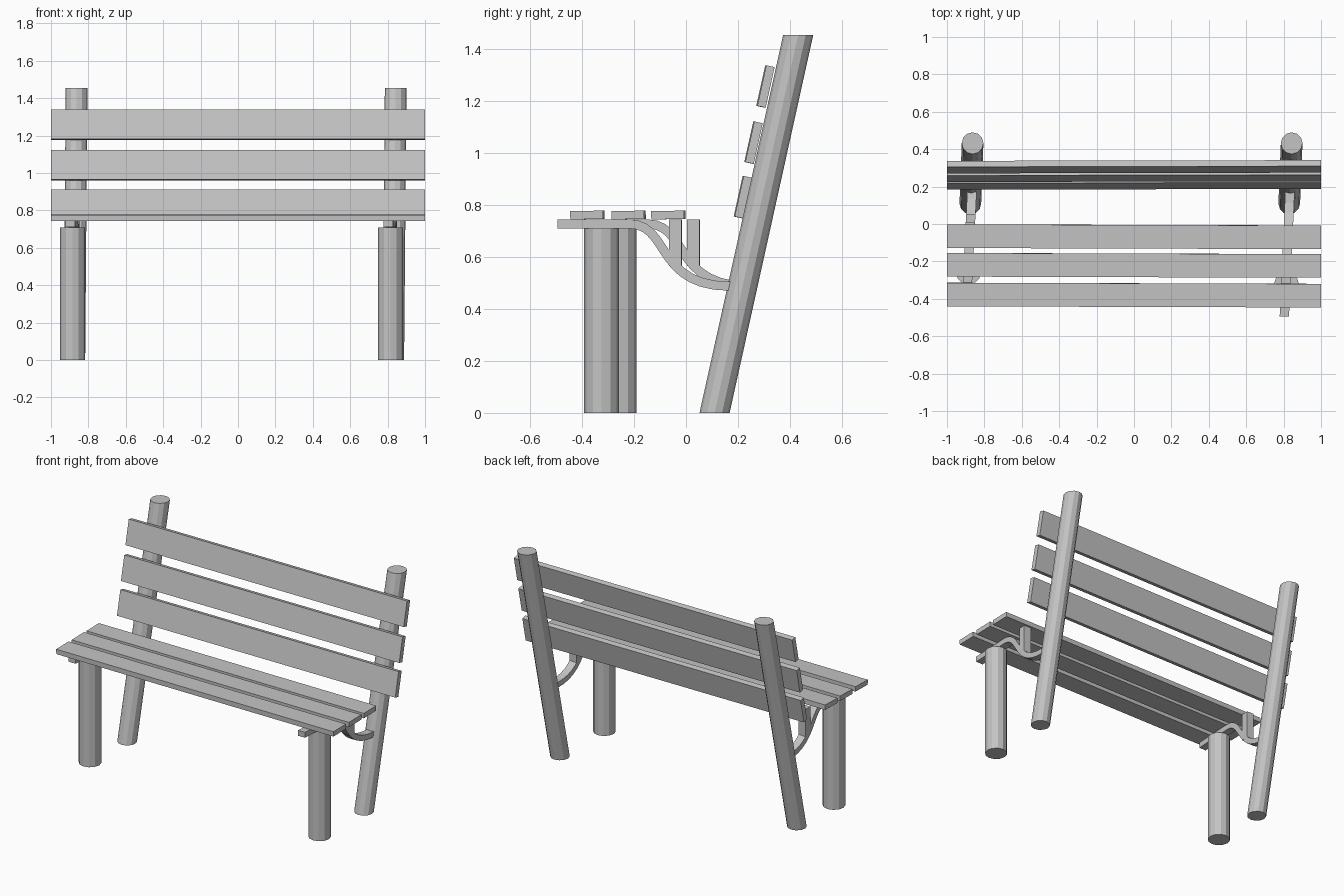
import bpy, bmesh, math
from mathutils import Vector
from mathutils.geometry import interpolate_bezier

cube = bpy.data.objects.get("Cube")
if cube:
    bpy.data.objects.remove(cube, do_unlink=True)

grey = bpy.data.materials.new("plain grey")
grey.use_nodes = True
GREY = (0.55, 0.55, 0.55, 1)
grey.diffuse_color = GREY
grey.node_tree.nodes["Principled BSDF"].inputs["Base Color"].default_value = GREY


def finish(name, bm):
    """Turn a bmesh into a flat-shaded grey object."""
    bmesh.ops.recalc_face_normals(bm, faces=bm.faces)
    mesh = bpy.data.meshes.new(name)
    bm.to_mesh(mesh)
    bm.free()
    mesh.materials.append(grey)
    obj = bpy.data.objects.new(name, mesh)
    bpy.context.collection.objects.link(obj)
    return obj


def log(name, base, top, radius, sides=12):
    """Round post with level ends, sheared from base to top."""
    bm = bmesh.new()
    bmesh.ops.create_cone(bm, cap_ends=True, segments=sides,
                          radius1=radius, radius2=radius, depth=1)
    base, top = Vector(base), Vector(top)
    for v in bm.verts:
        v.co = Vector((v.co.x, v.co.y, 0)) + base.lerp(top, v.co.z + 0.5)
    return finish(name, bm)


def plank(name, centre, size, tilt=0, yaw=0):
    bm = bmesh.new()
    bmesh.ops.create_cube(bm, size=1)
    bmesh.ops.scale(bm, vec=size, verts=bm.verts)
    obj = finish(name, bm)
    obj.location = centre
    obj.rotation_euler = (tilt, 0, yaw)
    return obj


def bracket(name, x, shift, slope, width=0.05, thick=0.035):
    """Flat bar under the seat that sweeps down into the back post."""
    path = [Vector((-0.495, 0.728))] + interpolate_bezier(
        Vector((-0.22, 0.728)), Vector((-0.06, 0.728)),
        Vector((-0.12, 0.488)), Vector((0.17, 0.488)), 14)
    path = [Vector((p[0], p[1])) for p in path]
    bm = bmesh.new()
    rings = []
    for i, p in enumerate(path):
        along = path[min(i + 1, len(path) - 1)] - path[max(i - 1, 0)]
        side = Vector((-along.y, along.x)).normalized() * thick / 2
        ring = []
        for sx, q in ((-1, p - side), (1, p - side), (1, p + side), (-1, p + side)):
            y = q.x + shift
            ring.append(bm.verts.new((x + slope * y + sx * width / 2, y, q.y)))
        rings.append(ring)
    for a, b in zip(rings, rings[1:]):
        for k in range(4):
            n = (k + 1) % 4
            bm.faces.new((a[k], a[n], b[n], b[k]))
    bm.faces.new(rings[0])
    bm.faces.new(rings[-1])
    finish(name, bm)
    # upright strut that carries the rear seat slat
    y = shift - 0.041
    plank(name + "_strut", (x + slope * y, y, 0.655), (width, 0.048, 0.18),
          yaw=-math.atan(slope))


# Front legs and leaning back posts
log("front_leg_left", (0.815, -0.325, 0), (0.815, -0.325, 0.71), 0.067)
log("front_leg_right", (-0.885, -0.257, 0), (-0.885, -0.257, 0.71), 0.067)
log("back_post_left", (0.83, 0.11, 0), (0.843, 0.432, 1.455), 0.058)
log("back_post_right", (-0.875, 0.11, 0), (-0.863, 0.432, 1.455), 0.058)

# Curved supports
bracket("bracket_left", 0.826, 0, 0.045)
bracket("bracket_right", -0.875, 0.07, 0.05)

# Seat slats
for i, y in enumerate((-0.38, -0.221, -0.068)):
    plank(f"seat_slat_{i + 1}", (0, y, 0.762), (2, 0.126, 0.032),
          tilt=0.02, yaw=-0.003)

# Backrest slats, leaning with the posts
lean = -math.atan(0.222)
for i, (y, z) in enumerate(((0.219, 0.831), (0.26, 1.041), (0.306, 1.257))):
    plank(f"back_slat_{i + 1}", (0, y, z), (2, 0.033, 0.16), tilt=lean, yaw=0.002)
